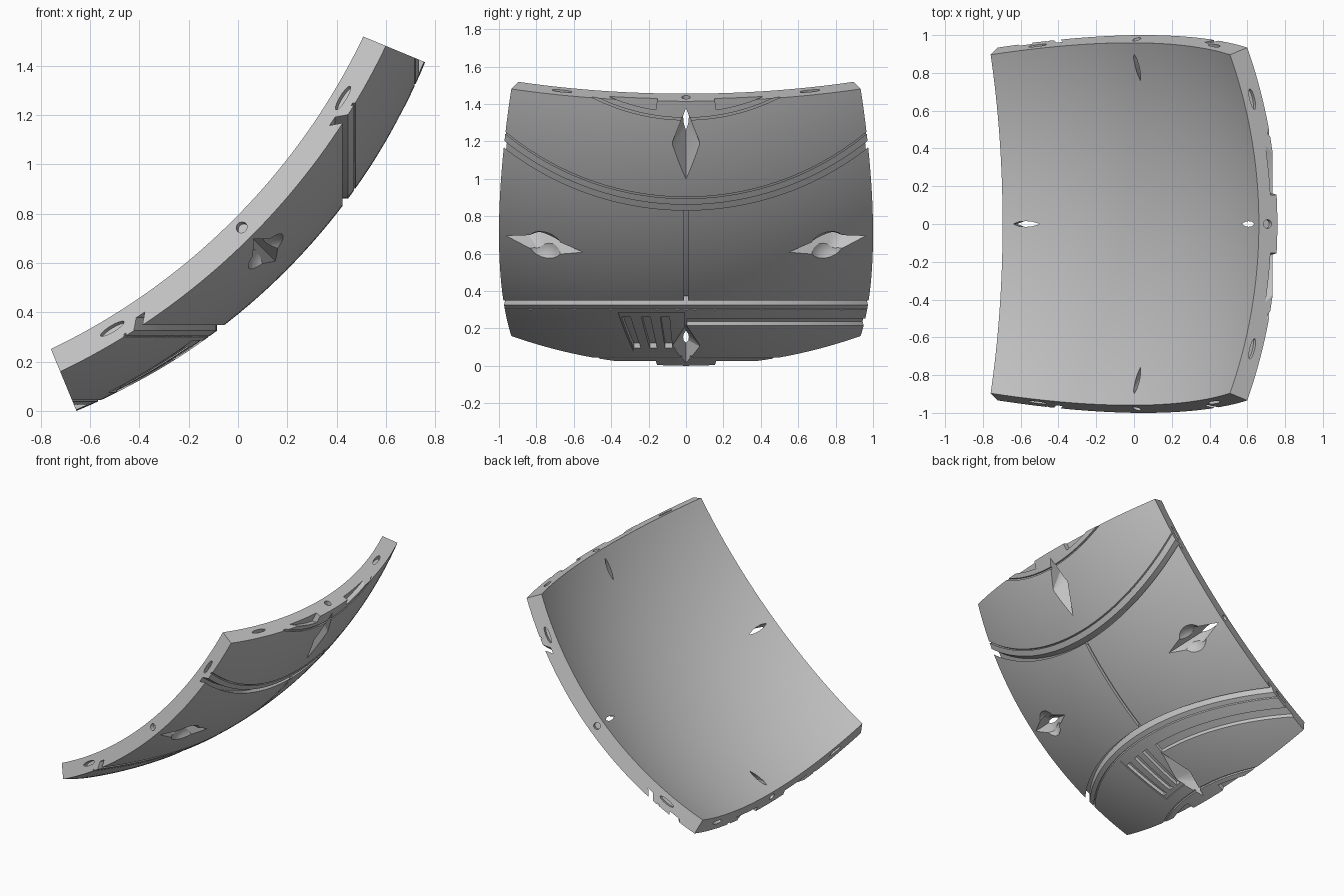
import bpy, bmesh, math
from mathutils import Vector, Matrix

default = bpy.data.objects.get("Cube")
if default:
    bpy.data.objects.remove(default, do_unlink=True)

# Sphere that the shell panel is cut from
R, RI = 2.613, 2.507
C = Vector((-1.655, 0, R * math.cos(math.radians(22.5))))
S = math.sqrt(0.5)
N_AX, U_AX, Y_AX = Vector((S, 0, -S)), Vector((S, 0, S)), Vector((0, 1, 0))
HALF = math.radians(22.5)

grey = bpy.data.materials.new("plain_grey")
grey.use_nodes = True
grey.diffuse_color = (0.55, 0.55, 0.55, 1)
grey.node_tree.nodes["Principled BSDF"].inputs["Base Color"].default_value = (0.55, 0.55, 0.55, 1)


def make(name, bm):
    bmesh.ops.recalc_face_normals(bm, faces=bm.faces)
    me = bpy.data.meshes.new(name)
    bm.to_mesh(me)
    bm.free()
    me.materials.append(grey)
    ob = bpy.data.objects.new(name, me)
    bpy.context.scene.collection.objects.link(ob)
    return ob


# Square panel of a thick sphere
def build_shell(n=40):
    bm = bmesh.new()
    layers = []
    for r in (R, RI):
        rows = []
        for i in range(n + 1):
            a = math.tan(HALF * (2 * i / n - 1))
            row = []
            for j in range(n + 1):
                b = math.tan(HALF * (2 * j / n - 1))
                row.append(bm.verts.new(C + r * (N_AX + a * U_AX + b * Y_AX).normalized()))
            rows.append(row)
        layers.append(rows)
    for g in layers:
        for i in range(n):
            for j in range(n):
                bm.faces.new((g[i][j], g[i + 1][j], g[i + 1][j + 1], g[i][j + 1]))
    o, k = layers
    for i in range(n):
        for e in (0, n):
            bm.faces.new((o[i][e], o[i + 1][e], k[i + 1][e], k[i][e]))
            bm.faces.new((o[e][i], o[e][i + 1], k[e][i + 1], k[e][i]))
    return make("shell_panel", bm)


cutters = []


# Groove swept about an axis, following the sphere at a given depth
def groove(axis, rho0, rho1, depth, az0, az1):
    steps = max(1, round((rho1 - rho0) / 0.05))
    rhos = [rho0 + (rho1 - rho0) * i / steps for i in range(steps + 1)]
    prof = [(p, math.sqrt((R - depth) ** 2 - p * p)) for p in rhos]
    prof += [(p, math.sqrt((R + 0.05) ** 2 - p * p)) for p in reversed(rhos)]
    seg = max(2, math.ceil((az1 - az0) / 1.5))
    bm = bmesh.new()
    rings = []
    for s in range(seg + 1):
        t = math.radians(az0 + (az1 - az0) * s / seg)
        c, d = math.cos(t), math.sin(t)
        ring = []
        for p, h in prof:
            v = {"z": (p * c, p * d, -h), "x": (h, p * d, -p * c), "y": (h * d, p, -h * c)}[axis]
            ring.append(bm.verts.new(C + Vector(v)))
        rings.append(ring)
    m = len(prof)
    for a, b in zip(rings, rings[1:]):
        for i in range(m):
            bm.faces.new((a[i], a[(i + 1) % m], b[(i + 1) % m], b[i]))
    bm.faces.new(rings[0])
    bm.faces.new(rings[-1])
    cutters.append(make("groove_cutter", bm))


# Diamond recess narrowing to a slit through the inner surface
def diamond(d, e):
    bm = bmesh.new()

    def ring(r, lo, mid, hi, w):
        for ang, side in ((lo, 0), (mid, w), (hi, 0), (mid, -w)):
            t = math.radians(ang)
            bm.verts.new(C + r * (math.cos(t) * N_AX + math.sin(t) * d) + side * e)
    ring(R + 0.02, 11.3, 16.6, 21.7, 0.085)
    ring(RI - 0.02, 18.8, 19.9, 21, 0.004)
    bmesh.ops.convex_hull(bm, input=bm.verts)
    cutters.append(make("diamond_cutter", bm))


# Round bowl around a diamond
def bowl(d):
    t = math.radians(16.8)
    bm = bmesh.new()
    pos = C + (R + 0.06) * (math.cos(t) * N_AX + math.sin(t) * d)
    bmesh.ops.create_uvsphere(bm, u_segments=32, v_segments=16, radius=0.115,
                              matrix=Matrix.Translation(pos))
    cutters.append(make("bowl_cutter", bm))


# Round or slim oval pin socket in an edge face
def socket(d, e, ang, length, thick):
    b = math.radians(ang)
    m = math.cos(HALF) * N_AX + math.sin(HALF) * d
    k = math.cos(HALF) * d - math.sin(HALF) * N_AX
    r = math.cos(b) * m + math.sin(b) * e
    t = math.cos(b) * e - math.sin(b) * m
    mat = Matrix((t * length, r * thick, k * 0.06)).transposed().to_4x4()
    mat.translation = C + 2.556 * r
    bm = bmesh.new()
    bmesh.ops.create_cone(bm, cap_ends=True, segments=20, radius1=1, radius2=1, depth=1, matrix=mat)
    cutters.append(make("socket_cutter", bm))


shell = build_shell()

# Main ring grooves and the fine lines beside them
groove("z", 1.57, 1.60, 0.042, -43, 43)
groove("x", 1.553, 1.582, 0.042, -43, 43)
groove("z", 1.535, 1.542, 0.010, -44, 44)
groove("x", 1.512, 1.520, 0.010, -44, 44)
# Centre seam joining the ring grooves
groove("y", -0.011, 0.011, 0.02, 37.5, 53)

# End arcs and pockets, the same at both ends
for axis in "zx":
    groove(axis, 1.088, 1.10, 0.010, -40, 40)
    groove(axis, 0.90, 1.058, 0.035, 8.8, 30)
    groove(axis, 0.90, 1.058, 0.035, -30, -8.8)

# Vent panel with three slots, and the wide channel opposite
groove("z", 1.165, 1.515, 0.006, -13.9, -0.3)
for az in (-12.6, -8.4, -4.4):
    groove("z", 1.19, 1.47, 0.03, az - 0.95, az + 0.95)
groove("z", 1.41, 1.47, 0.02, 0.2, 46)

# Four diamonds and the edge sockets around the panel
for d, e in ((U_AX, Y_AX), (-U_AX, Y_AX), (Y_AX, U_AX), (-Y_AX, U_AX)):
    if abs(d.y) > 0.5:
        bowl(d)
    diamond(d, e)
    socket(d, e, 0, 0.023, 0.023)
    for ang in (-15, 15):
        socket(d, e, ang, 0.056, 0.014)

# Carve the panel
bpy.context.view_layer.objects.active = shell
shell.select_set(True)
for cutter in cutters:
    cutter.hide_render = True
    mod = shell.modifiers.new("carve", "BOOLEAN")
    mod.operation = "DIFFERENCE"
    mod.solver = "EXACT"
    mod.object = cutter
    bpy.ops.object.modifier_apply(modifier=mod.name)
    bpy.data.objects.remove(cutter, do_unlink=True)

bpy.ops.object.shade_smooth_by_angle(angle=math.radians(20))
